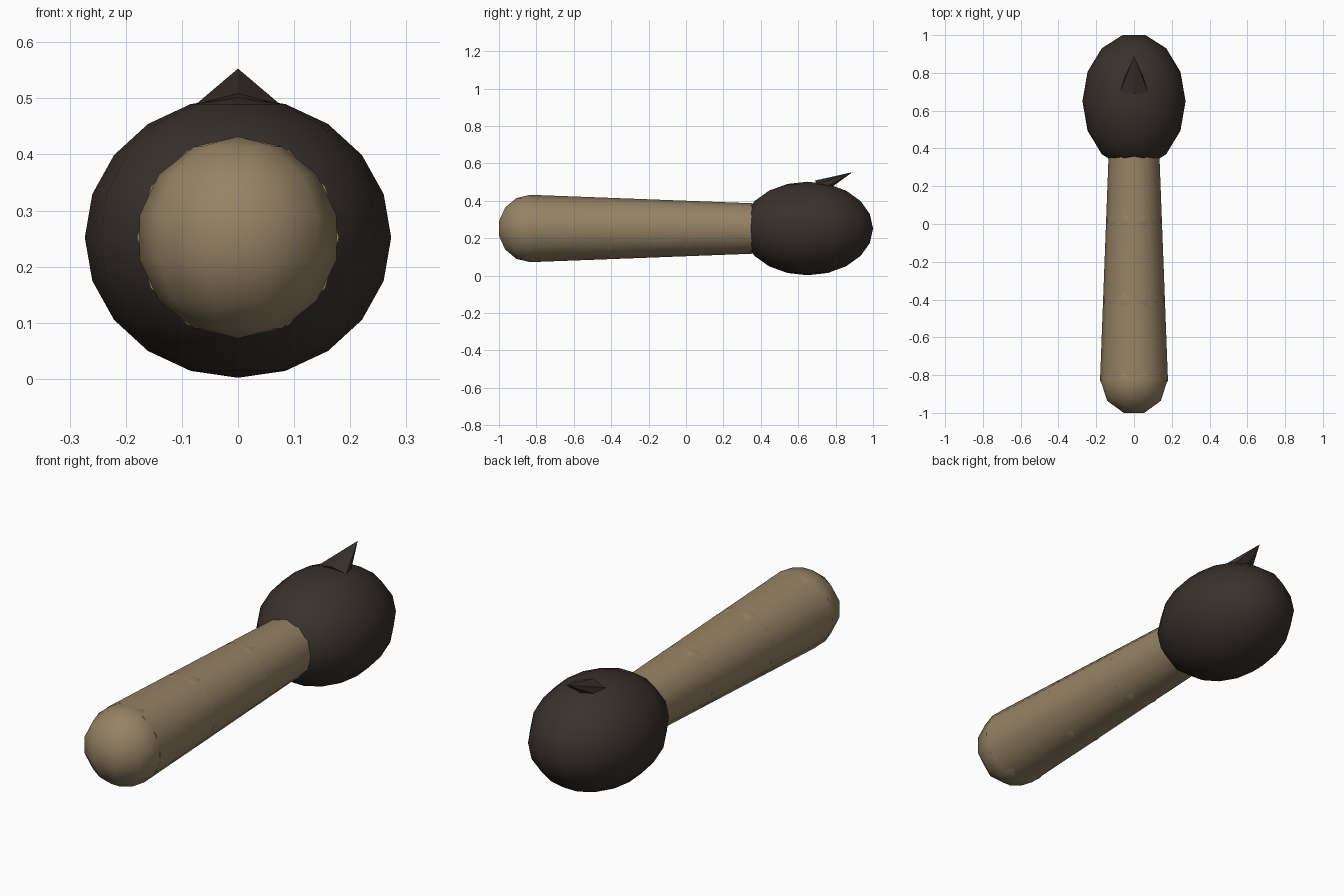
import bpy, bmesh, math
from mathutils import Matrix, Vector

if "Cube" in bpy.data.objects:
    bpy.data.objects.remove(bpy.data.objects["Cube"])

ZC = 0.252  # height of the long axis


def material(name, rgb):
    m = bpy.data.materials.new(name)
    m.diffuse_color = (*rgb, 1)
    m.use_nodes = True
    m.node_tree.nodes["Principled BSDF"].inputs["Base Color"].default_value = m.diffuse_color
    return m


wood = material("tan", (0.30, 0.225, 0.13))
dark = material("charcoal", (0.04, 0.03, 0.026))


def finish(name, bm, mat, smooth=True):
    bmesh.ops.recalc_face_normals(bm, faces=bm.faces)
    for f in bm.faces:
        f.smooth = smooth
    me = bpy.data.meshes.new(name)
    bm.to_mesh(me)
    bm.free()
    me.materials.append(mat)
    ob = bpy.data.objects.new(name, me)
    bpy.context.collection.objects.link(ob)
    return ob


def ball(name, centre, radii, segs, rings, mat):
    bm = bmesh.new()
    bmesh.ops.create_uvsphere(bm, u_segments=segs, v_segments=rings, radius=1)
    # turn a vertex column onto the x axis
    v = max(bm.verts, key=lambda p: p.co.xy.length).co
    turn = Matrix.Rotation(-math.atan2(v.y, v.x), 4, 'Z')
    bm.transform(Matrix.Translation(centre) @ Matrix.Diagonal((*radii, 1)) @ turn)
    return finish(name, bm, mat)


def cone(name, start, end, r1, r2, sides, mat, width=1.0, smooth=True):
    start, end = Vector(start), Vector(end)
    d = end - start
    bm = bmesh.new()
    bmesh.ops.create_cone(bm, cap_ends=True, segments=sides, radius1=r1,
                          radius2=r2, depth=d.length)
    tilt = Matrix.Rotation(-math.atan2(d.y, d.z), 4, 'X')
    bm.transform(Matrix.Translation((start + end) / 2) @ tilt
                 @ Matrix.Diagonal((width, 1, 1, 1)))
    ob = finish(name, bm, mat, smooth)
    for f in ob.data.polygons:
        if len(f.vertices) > 4:
            f.use_smooth = False
    if smooth:
        ob.data.set_sharp_from_angle(angle=math.radians(40))
    return ob


# Tapered handle: three sections with a joint ball at each end
joints = [(-0.833, 0.18), (-0.41, 0.164), (0.01, 0.148), (0.43, 0.132)]
for i, (y, r) in enumerate(joints):
    ball(f"handle_joint_{i}", (0, y, ZC), (r, r, r), 10, 7, wood)
for i, ((ya, ra), (yb, rb)) in enumerate(zip(joints, joints[1:])):
    cone(f"handle_section_{i}", (0, ya, ZC), (0, yb, ZC), ra, rb, 12, wood)

# Egg-shaped head
ball("head", (0, 0.65, ZC), (0.273, 0.359, 0.25), 14, 10, dark)

# Flattened spike leaning forward along the head
cone("spike", (0, 0.707, 0.471), (0, 0.89, 0.553), 0.041, 0, 6, dark,
     width=2.1, smooth=False)
